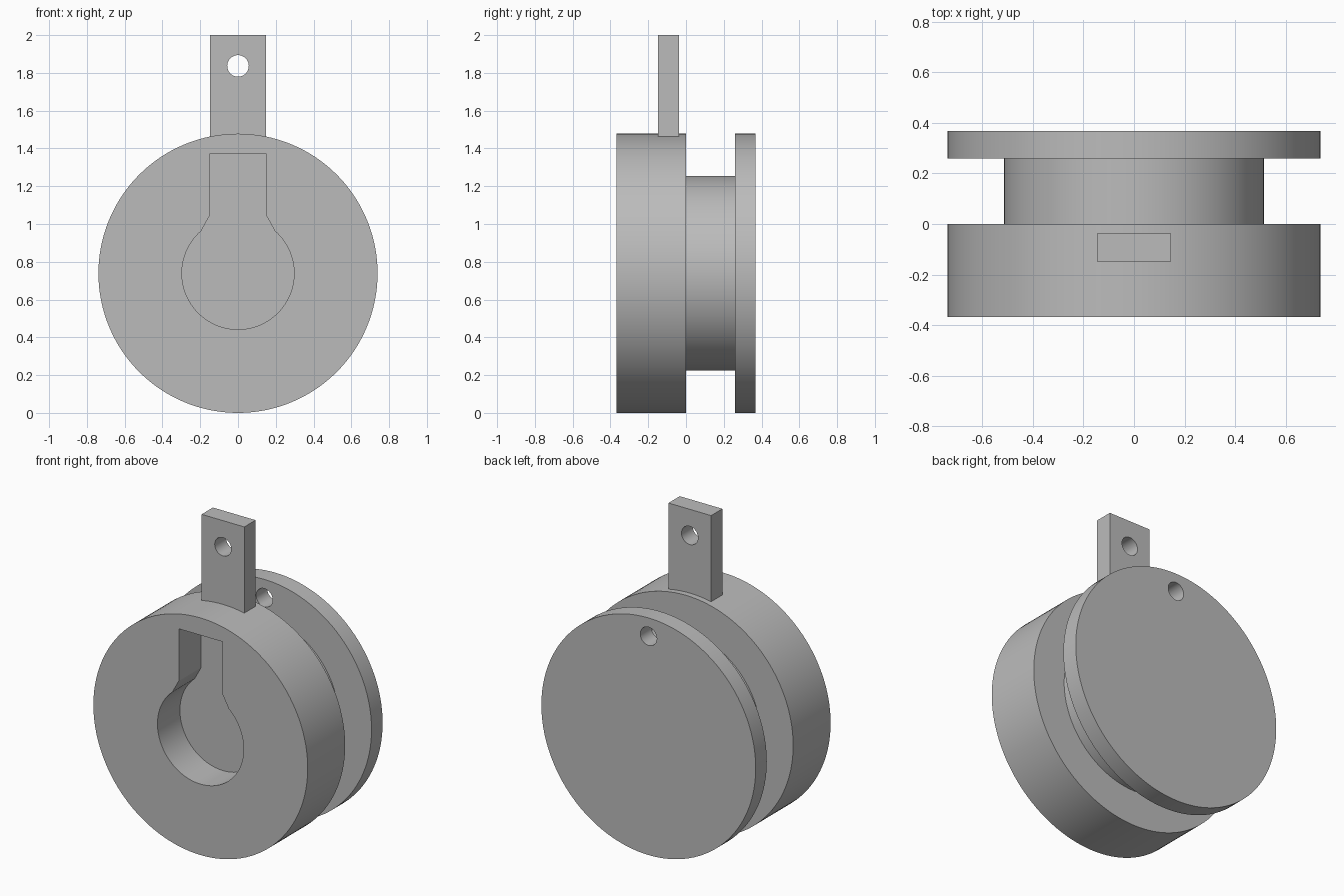
import bpy, bmesh
from math import sin, cos, pi, radians, asin

cube = bpy.data.objects.get("Cube")
if cube:
    bpy.data.objects.remove(cube, do_unlink=True)

R, HUB_R, ZC = 0.739, 0.515, 0.739
SLOT_R, SLOT_W = 0.297, 0.15
SEG = 128

grey = bpy.data.materials.new("plain grey")
grey.use_nodes = True
grey.diffuse_color = (0.5, 0.5, 0.5, 1)
grey.node_tree.nodes["Principled BSDF"].inputs["Base Color"].default_value = (0.5, 0.5, 0.5, 1)


def finish(name, bm):
    bmesh.ops.recalc_face_normals(bm, faces=bm.faces)
    mesh = bpy.data.meshes.new(name)
    bm.to_mesh(mesh)
    bm.free()
    mesh.materials.append(grey)
    ob = bpy.data.objects.new(name, mesh)
    bpy.context.collection.objects.link(ob)
    return ob


def loft(name, sections):
    """Join outlines of (x, z) points, each at its own y, and cap both ends."""
    bm = bmesh.new()
    rings = [[bm.verts.new((x, y, z)) for x, z in pts] for y, pts in sections]
    for a, b in zip(rings, rings[1:]):
        n = len(a)
        for i in range(n):
            j = (i + 1) % n
            bm.faces.new((a[i], a[j], b[j], b[i]))
    bm.faces.new(rings[0])
    bm.faces.new(rings[-1])
    return finish(name, bm)


def circle(r, z, n=SEG):
    return [(r * sin(2 * pi * i / n), z + r * cos(2 * pi * i / n)) for i in range(n)]


def prism(name, outline, y0, y1):
    return loft(name, [(y0, outline), (y1, outline)])


def cut(ob, cutter):
    cutter.hide_render = True
    mod = ob.modifiers.new("cut", 'BOOLEAN')
    mod.operation, mod.solver, mod.object = 'DIFFERENCE', 'EXACT', cutter
    bpy.context.view_layer.objects.active = ob
    bpy.ops.object.modifier_apply(modifier=mod.name)
    bpy.data.objects.remove(cutter, do_unlink=True)


# Grooved body: thick front disc, narrower hub, thin back flange
body = loft("grooved_body", [(y, circle(r, ZC)) for r, y in (
    (R, -0.369), (R, 0), (HUB_R, 0), (HUB_R, 0.26), (R, 0.26), (R, 0.369))])

# Keyhole recess: round pocket flaring into a straight slot above
a0 = asin(0.195 / SLOT_R)
arc = [a0 + (2 * pi - 2 * a0) * i / 80 for i in range(81)]
keyhole = [(SLOT_R * sin(a), ZC + SLOT_R * cos(a)) for a in arc]
keyhole += [(-SLOT_W, 1.045), (-SLOT_W, 1.37), (SLOT_W, 1.37), (SLOT_W, 1.045)]
cut(body, prism("keyhole_cutter", keyhole, -0.5, -0.148))

# Small hole through the back flange
cut(body, prism("flange_hole_cutter", circle(0.057, ZC + 0.625, 48), 0.2, 0.5))

# Upright tab with a hole
w = 0.147
tab = prism("upright_tab", [(-w, 1.46), (w, 1.46), (w, 2), (-w, 2)], -0.148, -0.037)
cut(tab, prism("tab_hole_cutter", circle(0.057, 1.837, 48), -0.3, 0.1))

# Smooth the round walls, keep the rims sharp
for ob in (body, tab):
    bpy.ops.object.select_all(action='DESELECT')
    ob.select_set(True)
    bpy.context.view_layer.objects.active = ob
    bpy.ops.object.shade_smooth_by_angle(angle=radians(25))
